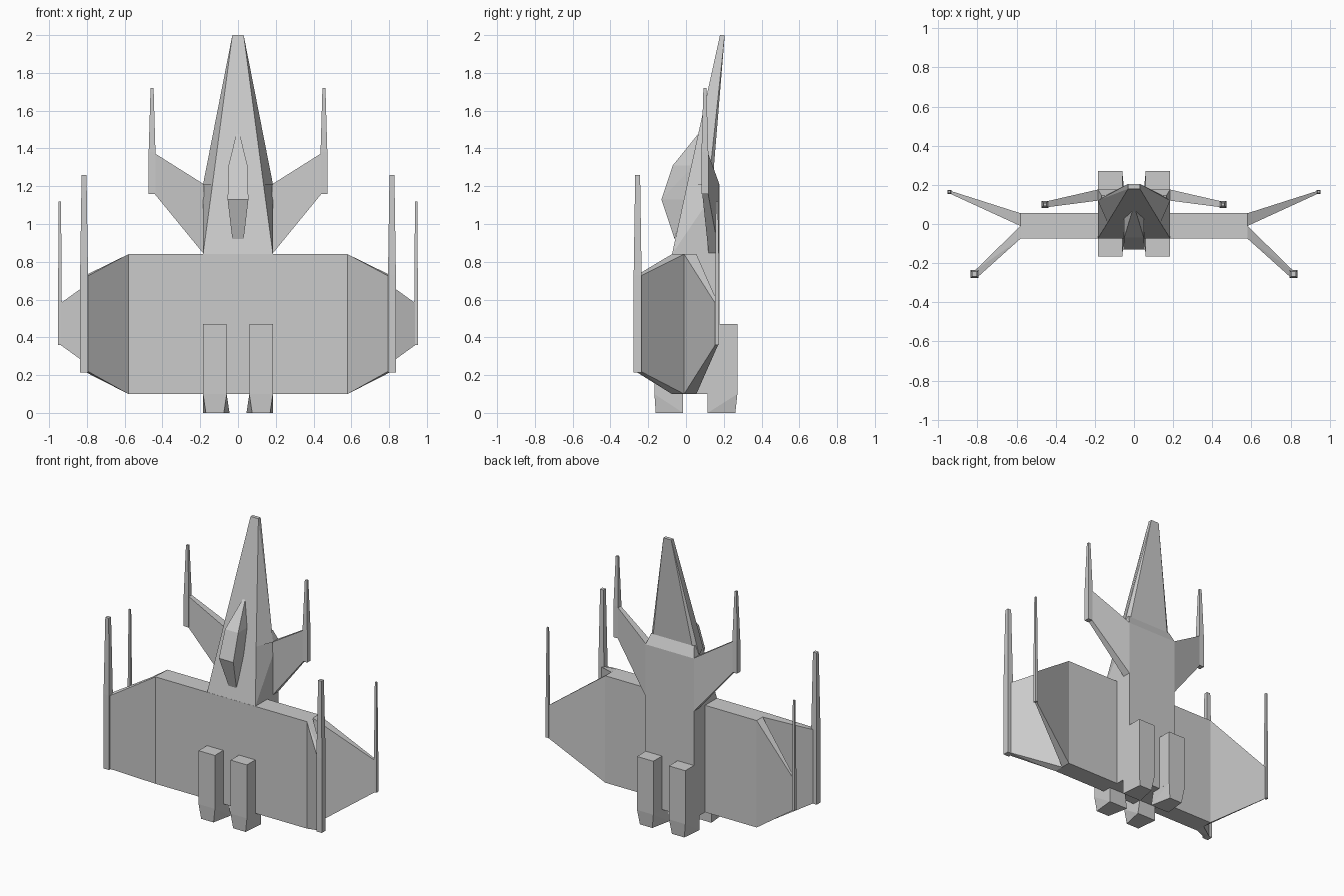
import bpy
import bmesh

cube = bpy.data.objects.get("Cube")
if cube:
    bpy.data.objects.remove(cube, do_unlink=True)

grey = bpy.data.materials.new("hull_grey")
grey.use_nodes = True
colour = (0.6, 0.6, 0.6, 1)
grey.diffuse_color = colour
grey.node_tree.nodes["Principled BSDF"].inputs["Base Color"].default_value = colour


def rect(x0, x1, y0, y1, z):
    """Horizontal rectangular section."""
    return [(x, y, z) for x in (x0, x1) for y in (y0, y1)]


def pair(x, y, z):
    """A point and its mirror image across the centre plane."""
    return [(x, y, z), (-x, y, z)]


def solid(name, points, mirror=False):
    """Flat-faced convex solid spanning the given section corners."""
    bm = bmesh.new()
    for p in points:
        bm.verts.new(p)
    bmesh.ops.convex_hull(bm, input=bm.verts)
    bmesh.ops.dissolve_limit(bm, angle_limit=0.01, verts=bm.verts, edges=bm.edges)
    bmesh.ops.recalc_face_normals(bm, faces=bm.faces)
    mesh = bpy.data.meshes.new(name)
    bm.to_mesh(mesh)
    bm.free()
    mesh.materials.append(grey)
    obj = bpy.data.objects.new(name, mesh)
    bpy.context.scene.collection.objects.link(obj)
    if mirror:
        obj.modifiers.new("mirror", 'MIRROR')
    return obj


def panel(name, root, tip, root_z, tip_z):
    """Mirrored wing panel; root and tip are chord edges given as two xy points."""
    points = [(x, y, z) for x, y in root for z in root_z]
    points += [(x, y, z) for x, y in tip for z in tip_z]
    return solid(name, points, mirror=True)


def gun(name, x, y, half, tip_half, z0, z1, z2):
    """Mirrored square post with a tapering barrel."""
    base = [rect(x - half, x + half, y - half, y + half, z) for z in (z0, z1)]
    end = rect(x - tip_half, x + tip_half, y - tip_half, y + tip_half, z2)
    solid(name + "_mount", base[0] + base[1], mirror=True)
    solid(name + "_barrel", base[1] + end, mirror=True)


# Fuselage with a sloping front
W = 0.185
solid("fuselage", rect(-W, W, -0.074, 0.177, 0.1) + rect(-W, W, -0.074, 0.177, 0.84)
      + pair(0.135, 0.006, 1.21) + pair(W, 0.177, 1.21))
solid("rear_ledge", rect(-W, W, 0.12, 0.177, 1.21) + rect(-0.165, 0.165, 0.12, 0.145, 1.28))

# Long tapering nose
solid("nose", pair(0.135, 0.006, 1.21) + pair(W, 0.12, 1.21) + pair(0.16, 0.14, 1.21)
      + rect(-0.03, 0.03, 0.18, 0.205, 2.0))

# Faceted canopy
solid("canopy", pair(0.03, -0.06, 0.92) + pair(0.055, -0.13, 1.13) + pair(0.05, -0.07, 1.31)
      + pair(0.006, 0.075, 1.49) + pair(0.05, 0.0, 1.13) + pair(0.05, 0.04, 1.31))

# Centre wing and the split outer wings
solid("centre_wing", rect(-0.58, 0.58, -0.075, 0.055, 0.1) + rect(-0.58, 0.58, -0.075, 0.055, 0.84))
panel("front_wing", [(0.58, -0.075), (0.58, -0.01)], [(0.795, -0.268), (0.815, -0.24)],
      (0.1, 0.84), (0.22, 0.725))
panel("back_wing", [(0.58, -0.01), (0.58, 0.055)], [(0.94, 0.155), (0.94, 0.17)],
      (0.1, 0.84), (0.36, 0.58))
gun("front_gun", 0.815, -0.256, 0.021, 0.013, 0.215, 0.73, 1.26)
gun("back_gun", 0.943, 0.164, 0.01, 0.006, 0.36, 0.58, 1.12)

# Forward fins
panel("fin", [(0.18, 0.12), (0.18, 0.177)], [(0.45, 0.085), (0.45, 0.115)],
      (0.84, 1.21), (1.17, 1.38))
gun("fin_gun", 0.455, 0.1, 0.018, 0.008, 1.16, 1.38, 1.72)

# Four engines with nozzles that narrow towards their outer side
for side, inner, outer, seat in (("front", -0.015, -0.167, -0.05), ("back", 0.115, 0.272, 0.15)):
    low, high = sorted((seat, outer))
    solid(side + "_engine", rect(0.06, W, low, high, 0.1) + rect(0.06, W, low, high, 0.47), mirror=True)
    low, high = sorted((inner, outer))
    tip = outer * 0.96
    solid(side + "_nozzle", rect(0.06, W, low, high, 0.1)
          + [(0.045, inner, 0), (W, inner, 0), (0.075, tip, 0), (0.17, tip, 0)], mirror=True)
